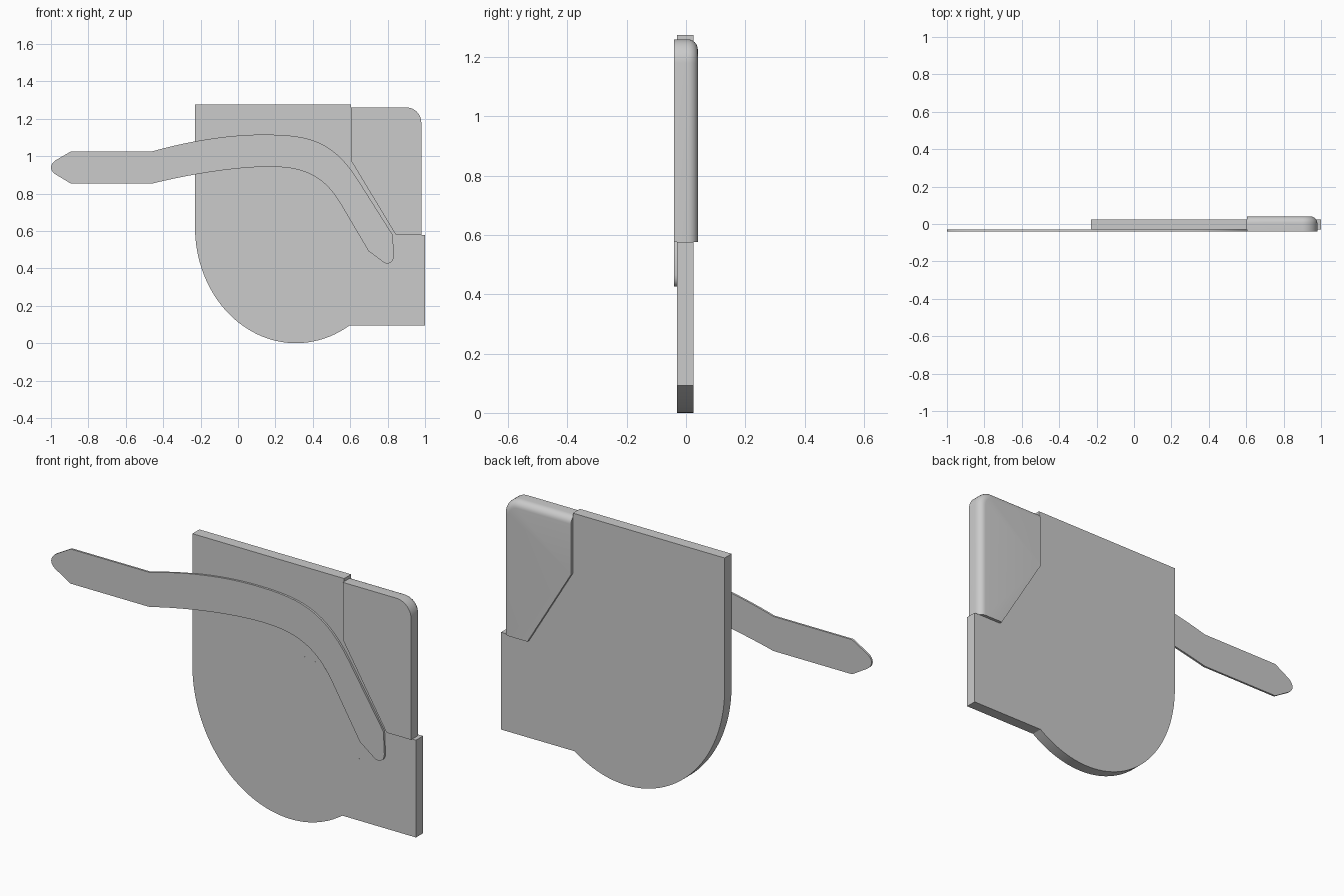
import bpy, bmesh, math

if "Cube" in bpy.data.objects:
    bpy.data.objects.remove(bpy.data.objects["Cube"])


def bezier(a, b, c, d, n=14):
    """Points of a cubic curve from a to d in the x-z plane."""
    pts = []
    for i in range(n + 1):
        t = i / n
        w = ((1 - t) ** 3, 3 * t * (1 - t) ** 2, 3 * t * t * (1 - t), t ** 3)
        pts.append(tuple(sum(k * p[j] for k, p in zip(w, (a, b, c, d))) for j in (0, 1)))
    return pts


def arc(cx, cz, rx, rz, a0, a1, n):
    return [(cx + rx * math.cos(math.radians(a0 + (a1 - a0) * i / n)),
             cz + rz * math.sin(math.radians(a0 + (a1 - a0) * i / n))) for i in range(n + 1)]


def slab(name, outline, y0, y1, round_test=None, radius=0.0):
    """Extrude an x-z outline from y0 to y1; optionally round chosen back edges."""
    bm = bmesh.new()
    front = [bm.verts.new((x, y0, z)) for x, z in outline]
    back = [bm.verts.new((x, y1, z)) for x, z in outline]
    bm.faces.new(front)
    bm.faces.new(back[::-1])
    for i in range(len(front)):
        j = (i + 1) % len(front)
        bm.faces.new((front[j], front[i], back[i], back[j]))
    bmesh.ops.recalc_face_normals(bm, faces=bm.faces[:])
    if round_test:
        edges = [e for e in bm.edges
                 if all(abs(v.co.y - y1) < 1e-5 for v in e.verts)
                 and round_test((e.verts[0].co + e.verts[1].co) / 2)]
        bmesh.ops.bevel(bm, geom=edges, offset=radius, segments=6,
                        profile=0.5, affect='EDGES', clamp_overlap=True)
    me = bpy.data.meshes.new(name)
    bm.to_mesh(me)
    bm.free()
    for p in me.polygons:
        p.use_smooth = True
    me.set_sharp_from_angle(angle=math.radians(30))
    ob = bpy.data.objects.new(name, me)
    bpy.context.collection.objects.link(ob)
    return ob


# Main plate: straight top and left side, elliptical belly, square lower tab
a_end = 360 - math.degrees(math.acos(0.285 / 0.54))
plate = [(0.605, 1.275), (-0.23, 1.275)]
plate += arc(0.31, 0.62, 0.54, 0.62, 180, a_end, 40)
plate += [(1.0, 0.093), (1.0, 0.577), (0.845, 0.577), (0.605, 0.975)]
slab("body_plate", plate, -0.03, 0.025)

# Thicker corner cover, rounded along the back of its top and outer edges
cover = [(0.605, 1.26), (0.605, 0.975), (0.845, 0.577), (0.98, 0.577)]
cover += arc(0.90, 1.18, 0.08, 0.08, 0, 90, 10)
slab("corner_cover", cover, -0.04, 0.04,
     lambda m: m.x > 0.97 or m.z > 1.1 and m.x > 0.61, 0.035)

# Flat curved strap lying on the front of the plate
strap = [(-0.893, 1.025)]
strap += bezier((-0.46, 1.025), (-0.27, 1.078), (-0.06, 1.115), (0.13, 1.115))
strap += bezier((0.13, 1.115), (0.36, 1.115), (0.50, 1.095), (0.64, 0.875))[1:]
strap += [(0.828, 0.577)]
strap += bezier((0.833, 0.465), (0.833, 0.43), (0.80, 0.412), (0.772, 0.437), 8)
strap += [(0.698, 0.492)]
strap += bezier((0.545, 0.751), (0.46, 0.89), (0.36, 0.943), (0.17, 0.943))
strap += bezier((0.17, 0.943), (-0.02, 0.943), (-0.27, 0.90), (-0.46, 0.853))[1:]
strap += [(-0.893, 0.853)]
strap += bezier((-0.978, 0.904), (-1.007, 0.925), (-1.007, 0.953), (-0.978, 0.976), 8)
slab("strap", strap, -0.04, -0.03)

# Faint round inlay almost flush with the front face
slab("round_inlay", arc(0.36, 0.49, 0.34, 0.34, 0, 352.5, 47), -0.0302, -0.028)
